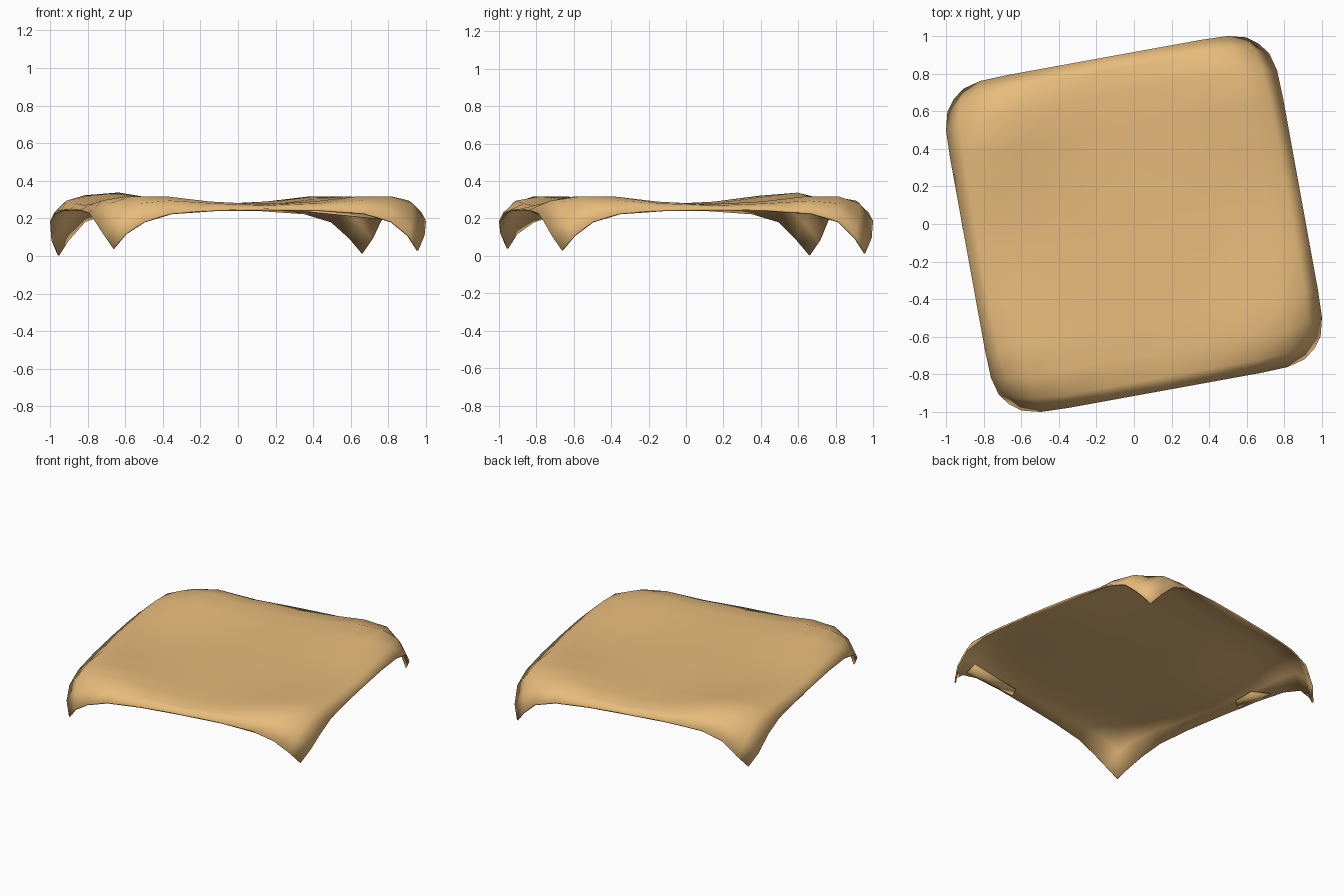
import bpy, bmesh, math

if "Cube" in bpy.data.objects:
    bpy.data.objects.remove(bpy.data.objects["Cube"])

mat = bpy.data.materials.new("orange_cloth")
mat.diffuse_color = (0.8, 0.5, 0.2, 1)
mat.use_nodes = True
mat.node_tree.nodes["Principled BSDF"].inputs["Base Color"].default_value = mat.diffuse_color

# Draped square: rows run from the centre to the hem, symmetric about the diagonal
LEVELS = [0, .28, .52, .70, .83, .90]
HEIGHT = [[.275],
          [.275, .28],
          [.275, .285, .305],
          [.276, .29, .318, .318],
          [.27, .28, .295, .28, .20],
          [.252, .248, .23, .185, .10, .02]]
# Corner points pulled in where the cloth hangs down
PINCH = {(5, 3): (.895, .668), (5, 4): (.87, .765), (5, 5): (.825, .825),
         (4, 4): (.795, .795), (4, 3): (.82, .685)}
TIP = {(1, 1): -.005, (-1, 1): -.016, (1, -1): .01, (-1, -1): .02}
ANGLE = math.radians(10.3)


def cloth_point(i, j):
    a, b = max(abs(i), abs(j)), min(abs(i), abs(j))
    p, q = PINCH.get((a, b), (LEVELS[a], LEVELS[b]))
    u, v = (p, q) if abs(i) >= abs(j) else (q, p)
    sx, sy = (1 if i >= 0 else -1), (1 if j >= 0 else -1)
    u, v = u * sx, v * sy
    x = u * math.cos(ANGLE) - v * math.sin(ANGLE)
    y = u * math.sin(ANGLE) + v * math.cos(ANGLE)
    z = HEIGHT[a][b]
    if b >= 4:
        z += TIP[(sx, sy)]
    # one shoulder is puffed a little higher
    z += .022 * math.exp(-((x + .58) ** 2 + (y - .58) ** 2) / .04)
    return x, y, z


def finish(name, bm, thickness):
    me = bpy.data.meshes.new(name)
    bm.to_mesh(me)
    bm.free()
    ob = bpy.data.objects.new(name, me)
    bpy.context.collection.objects.link(ob)
    me.materials.append(mat)
    if thickness:
        sol = ob.modifiers.new("thickness", 'SOLIDIFY')
        sol.thickness = thickness
        sol.offset = -1
    bpy.ops.object.select_all(action='DESELECT')
    ob.select_set(True)
    bpy.context.view_layer.objects.active = ob
    bpy.ops.object.shade_smooth_by_angle(angle=math.radians(60))
    return ob


# Main cloth sheet
bm = bmesh.new()
R = range(-5, 6)
grid = {(i, j): bm.verts.new(cloth_point(i, j)) for i in R for j in R}
for i in range(-5, 5):
    for j in range(-5, 5):
        bm.faces.new([grid[i, j], grid[i + 1, j], grid[i + 1, j + 1], grid[i, j + 1]])
finish("cloth", bm, .01)

# Small pieces of hem turned under the edge
HEMS = {
    "left_hem_fold": [(-.96, .27, .24), (-.84, .18, .255), (-.84, .02, .255), (-.91, -.03, .242)],
    "front_hem_fold": [(.80, -.73, .19), (.78, -.67, .235), (.35, -.77, .25), (.33, -.83, .238)],
}
for name, pts in HEMS.items():
    bm = bmesh.new()
    bm.faces.new([bm.verts.new(p) for p in pts])
    bmesh.ops.recalc_face_normals(bm, faces=bm.faces)
    finish(name, bm, .004)
